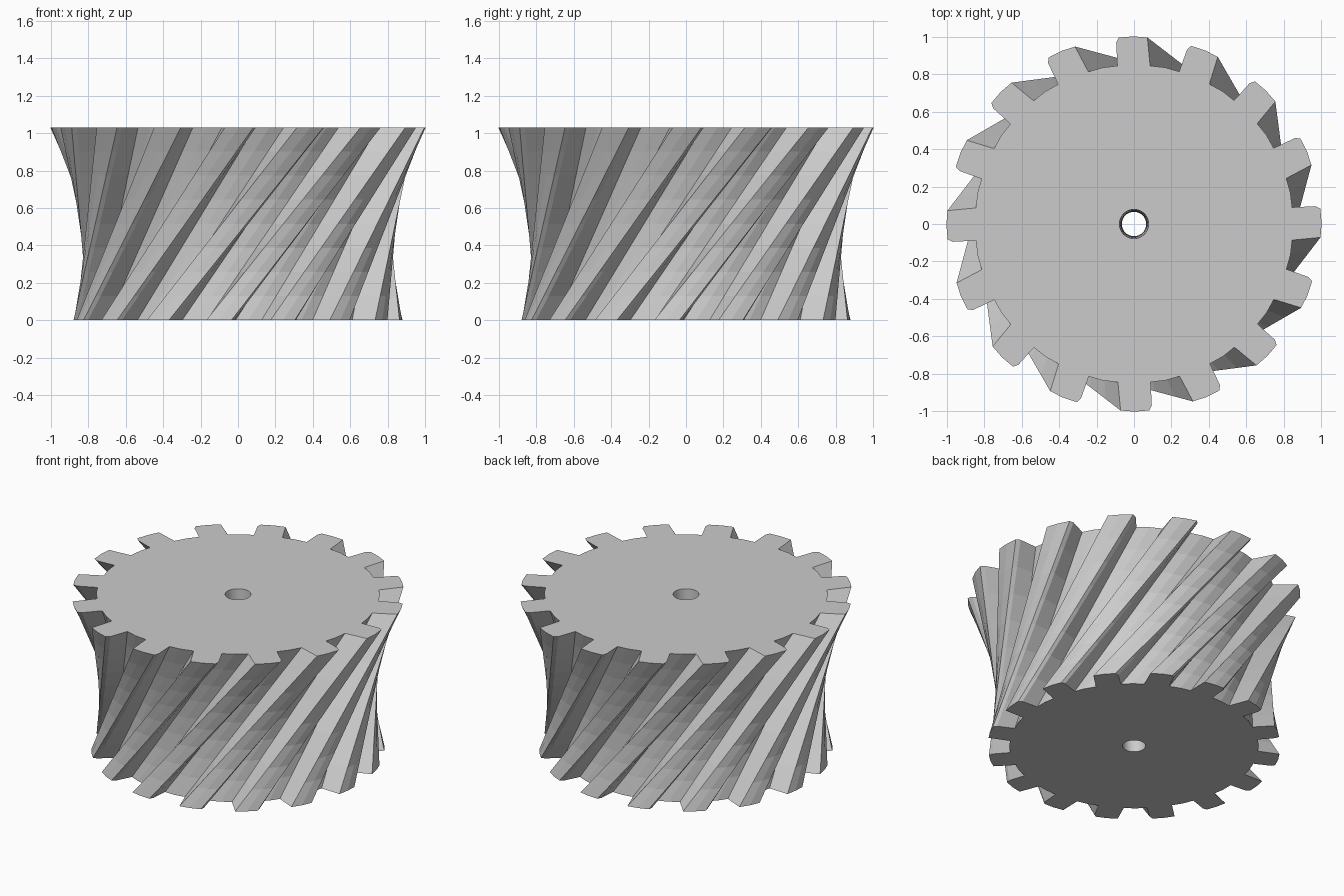
import bpy, bmesh
from math import sin, cos, radians

if "Cube" in bpy.data.objects:
    bpy.data.objects.remove(bpy.data.objects["Cube"])

TEETH = 16
HEIGHT = 1.03
TWIST = radians(52)      # bottom lags behind the top
BOTTOM_SCALE = 0.88
LEVELS = 8
HOLE = 0.078

# one tooth and the following valley: (angle in degrees, radius)
TOOTH = [(-5.8, 0.85), (-4.1, 1.0), (0.3, 1.003), (4.7, 1.0),
         (5.6, 0.975), (6.0, 0.85), (11.3, 0.853)]

outer = [(radians(a + i * 360 / TEETH), r) for i in range(TEETH) for a, r in TOOTH]
inner = [(a, HOLE) for a, r in outer]


def ring(bm, profile, t):
    """Straight-line loft between twisted bottom (t=0) and top (t=1)."""
    verts = []
    for a, r in profile:
        b, s = a - TWIST, r * BOTTOM_SCALE
        x = s * cos(b) * (1 - t) + r * cos(a) * t
        y = s * sin(b) * (1 - t) + r * sin(a) * t
        verts.append(bm.verts.new((x, y, HEIGHT * t)))
    return verts


def bridge(bm, lower, upper):
    n = len(lower)
    for i in range(n):
        j = (i + 1) % n
        bm.faces.new((lower[i], lower[j], upper[j], upper[i]))


bm = bmesh.new()
ts = [k / LEVELS for k in range(LEVELS + 1)]
out_rings = [ring(bm, outer, t) for t in ts]
in_rings = [ring(bm, inner, t) for t in ts]

# twisted toothed wall and bore
for k in range(LEVELS):
    bridge(bm, out_rings[k], out_rings[k + 1])
    bridge(bm, in_rings[k + 1], in_rings[k])

# flat bottom and top faces
bridge(bm, in_rings[0], out_rings[0])
bridge(bm, out_rings[-1], in_rings[-1])
bmesh.ops.recalc_face_normals(bm, faces=bm.faces[:])

mesh = bpy.data.meshes.new("helical_gear")
bm.to_mesh(mesh)
bm.free()
gear = bpy.data.objects.new("helical_gear", mesh)
bpy.context.collection.objects.link(gear)
